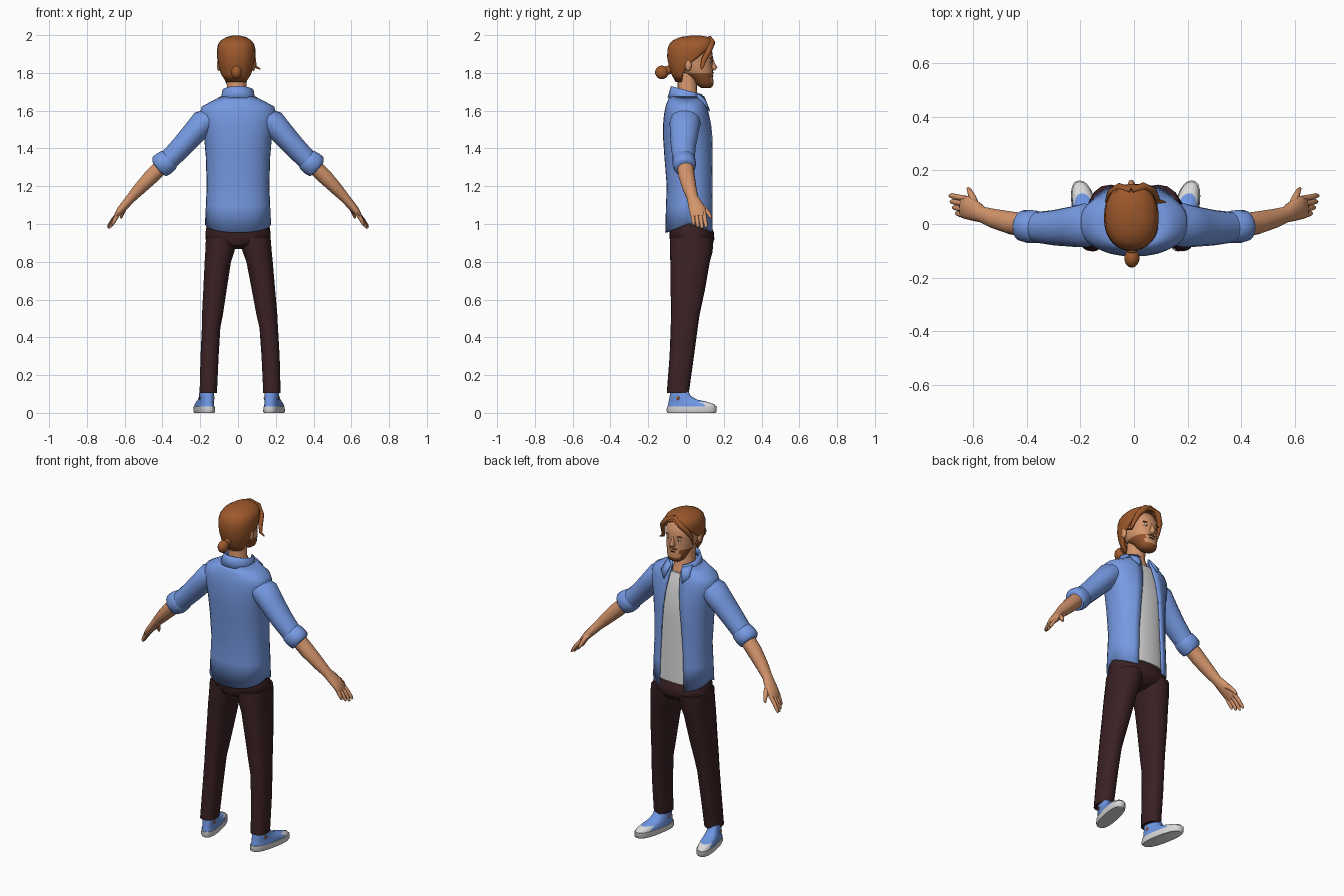
import bpy, bmesh, math
from mathutils import Vector, Matrix

def mat(name, r, g, b):
    m = bpy.data.materials.new(name)
    m.diffuse_color = (r, g, b, 1)
    return m

BLUE = mat("shirt_blue", 0.18, 0.32, 0.76)
WHITE = mat("cotton_white", 0.70, 0.70, 0.70)
PANTS = mat("dark_maroon", 0.042, 0.015, 0.017)
SKIN = mat("skin", 0.66, 0.30, 0.15)
HAIR = mat("auburn_hair", 0.34, 0.10, 0.025)
BEARD = mat("beard_brown", 0.27, 0.085, 0.025)
DARK = mat("dark_brown", 0.05, 0.02, 0.012)
SHOE = mat("shoe_blue", 0.16, 0.31, 0.78)

def finish(bm, name, mats):
    bmesh.ops.recalc_face_normals(bm, faces=bm.faces)
    me = bpy.data.meshes.new(name)
    bm.to_mesh(me)
    bm.free()
    ob = bpy.data.objects.new(name, me)
    bpy.context.collection.objects.link(ob)
    for m in mats:
        me.materials.append(m)
    return ob

def flat(z, hx, yb, yf, p=2.3, a0=0.0, cx=0.0):
    """Horizontal superellipse ring, open by half angle a0 at the +y side."""
    return (Vector((cx, (yb + yf) / 2, z)), Vector((hx, 0, 0)),
            Vector((0, (yf - yb) / 2, 0)), p, a0)

def tube(path):
    """Rings across a path of (x, y, z, y radius, other radius)."""
    pts = [Vector(q[:3]) for q in path]
    out = []
    for i, q in enumerate(path):
        t = pts[min(i + 1, len(pts) - 1)] - pts[max(i - 1, 0)]
        u = t.cross(Vector((0, 1, 0))).normalized()
        v = u.cross(t).normalized()
        out.append((pts[i], u * q[4], v * q[3], 2.0, 0.0))
    return out

def spow(v, e):
    return math.copysign(abs(v) ** e, v)

def loft(name, rings, mats, n=20, caps=(True, True), warp=None, rule=None, thick=0):
    bm = bmesh.new()
    grid = []
    for i, (c, u, v, p, a0) in enumerate(rings):
        row = []
        for k in range(n + 1):
            a = a0 + (2 * math.pi - 2 * a0) * k / n
            co = c + u * spow(math.sin(a), 2 / p) + v * spow(math.cos(a), 2 / p)
            row.append(bm.verts.new(warp(co, i) if warp else co))
        grid.append(row)
    for a, b in zip(grid, grid[1:]):
        for k in range(n):
            bm.faces.new((a[k], a[k + 1], b[k + 1], b[k]))
    if caps[0]:
        bm.faces.new(grid[0][:n])
    if caps[1]:
        bm.faces.new(grid[-1][:n])
    bmesh.ops.remove_doubles(bm, verts=bm.verts, dist=1e-5)
    if rule:
        for f in bm.faces:
            f.material_index = rule(f.calc_center_median())
    ob = finish(bm, name, mats)
    if thick:
        m = ob.modifiers.new("thickness", 'SOLIDIFY')
        m.thickness = thick
        m.offset = -1
    return ob

def ball(name, c, r, m, seg=12):
    bm = bmesh.new()
    bmesh.ops.create_uvsphere(bm, u_segments=seg, v_segments=max(6, seg // 2 + 2), radius=1,
                              matrix=Matrix.Translation(c) @ Matrix.Diagonal((*r, 1)))
    return finish(bm, name, [m])

# open shirt body: z, half width, back, front, half opening
body = [(1.005, .175, -.110, .153, .085), (1.10, .170, -.106, .152, .080),
        (1.20, .166, -.102, .149, .076), (1.35, .170, -.114, .148, .066),
        (1.45, .179, -.121, .145, .056), (1.53, .193, -.121, .135, .047),
        (1.585, .203, -.116, .122, .040), (1.622, .192, -.108, .112, .036),
        (1.645, .150, -.100, .104, .034), (1.675, .092, -.088, .092, .034)]

def hem(co, i):
    if i == 0:
        co.z -= 0.05 * min(1, abs(co.y - .02) / .13)
    return co

loft("open_shirt", [flat(z, h, b, f, 2.3, math.asin((w / h) ** 1.15)) for z, h, b, f, w in body],
     [BLUE], 28, (False, False), hem, thick=.01)
loft("undershirt", [flat(z - .012, h - .014, b + .014, f - .013) for z, h, b, f, w in body[:-1]],
     [WHITE], 24)

# collar band and points
def tilt(co, i):
    co.z -= 0.26 * (co.y + .08)
    return co

loft("collar", [flat(1.665, .098, -.098, .100, 2, .40), flat(1.70, .088, -.088, .098, 2, .42),
                flat(1.730, .083, -.080, .095, 2, .45)],
     [BLUE], 20, (False, False), tilt, thick=.01)
for s, side in ((-1, "left"), (1, "right")):
    bm = bmesh.new()
    quad = [(.036, .098, 1.675), (.082, .055, 1.69), (.095, .105, 1.635), (.062, .128, 1.60)]
    bm.faces.new([bm.verts.new((s * x, y, z)) for x, y, z in quad])
    flap = finish(bm, side + "_collar_point", [BLUE])
    flap.modifiers.new("thickness", 'SOLIDIFY').thickness = .008

# trousers: hips plus two legs
loft("trouser_hips", [flat(.868, .05, -.03, .08), flat(.89, .13, -.078, .135),
                      flat(.92, .172, -.086, .150), flat(.955, .172, -.088, .148),
                      flat(.99, .166, -.09, .133), flat(1.04, .15, -.08, .12)], [PANTS], 24)
leg = [(.93, .004, .172, -.085, .147), (.85, .022, .177, -.085, .140), (.80, .040, .181, -.083, .126),
       (.65, .066, .191, -.081, .100), (.52, .088, .200, -.080, .072), (.45, .103, .202, -.081, .062),
       (.30, .113, .210, -.087, .042), (.105, .122, .215, -.102, .015)]
for s, side in ((-1, "left"), (1, "right")):
    loft(side + "_trouser_leg",
         [flat(z, (o - i) / 2, b, f, 2.4, 0, (o + i) / 2) for z, i, o, b, f in leg], [PANTS], 18,
         warp=lambda co, i, s=s: Vector((s * co.x + .011 * min(1, (1 - co.z) / .6), co.y, co.z)))

    # shoe: sole, upper with white toe cap, ankle patches
    def foot(co, i=0, s=s):
        return Vector((s * (co.x + .160 + (co.y + .1) * .19) + .006, co.y, co.z))
    loft(side + "_shoe_sole", [flat(0, .044, -.098, .155, 2.5), flat(.008, .048, -.103, .162, 2.5),
                               flat(.034, .047, -.101, .163, 2.5)], [WHITE], 24, warp=foot)
    loft(side + "_shoe_upper", [flat(.030, .045, -.098, .160, 2.4), flat(.045, .043, -.095, .152, 2.4),
                                flat(.058, .041, -.092, .115, 2.3), flat(.070, .039, -.090, .060),
                                flat(.090, .037, -.086, .025), flat(.125, .036, -.082, .008)],
         [SHOE, WHITE], 24, warp=foot, rule=lambda c: 1 if c.y > .088 else 0)
    for k in (-1, 1):
        ball(side + "_shoe_patch", foot(Vector((k * .037, -.042, .078))), (.004, .010, .010), HAIR, 10)

    # arm: sleeve, rolled cuff, forearm and palm, fingers
    def arm(co, i=0, s=s):
        return Vector((s * co.x, co.y, co.z))
    loft(side + "_sleeve", tube([(.12, -.004, 1.575, .070, .050), (.185, -.005, 1.535, .082, .070),
                                 (.235, -.010, 1.480, .075, .063), (.30, -.014, 1.408, .066, .058),
                                 (.375, -.012, 1.330, .056, .054)]), [BLUE], 16, warp=arm)
    loft(side + "_rolled_cuff", tube([(.355, -.012, 1.350, .050, .050), (.366, -.011, 1.340, .061, .061),
                                      (.395, -.009, 1.318, .062, .065), (.417, -.006, 1.303, .058, .062),
                                      (.424, -.005, 1.297, .046, .046)]), [BLUE], 16, warp=arm)
    loft(side + "_forearm_hand", tube([(.39, -.006, 1.32, .044, .042), (.46, .004, 1.250, .043, .041),
                                       (.52, .019, 1.188, .037, .034), (.567, .035, 1.137, .030, .026),
                                       (.590, .047, 1.110, .038, .024), (.618, .060, 1.078, .044, .021),
                                       (.640, .064, 1.048, .042, .015), (.645, .065, 1.040, .034, .010)]),
         [SKIN], 14, warp=arm)
    for k in range(4):
        d = (0, .004, -.002, -.014)[k]
        y0, y1 = .095 - .020 * k, .106 - .022 * k
        loft(f"{side}_finger_{k + 1}",
             tube([(.628, y0, 1.062, .011, .012), (.662 - .003 * k, (y0 + y1) / 2, 1.022, .011, .011),
                   (.682 - .005 * k + d / 2, y1, .992 - d, .0095, .009),
                   (.689 - .006 * k + d / 2, y1, .980 - d, .005, .005)]), [SKIN], 8, warp=arm)
    loft(side + "_thumb", tube([(.590, .065, 1.105, .014, .017), (.604, .098, 1.080, .015, .014),
                                (.614, .122, 1.052, .011, .010), (.620, .133, 1.032, .006, .006)]),
         [SKIN], 8, warp=arm)

# neck and head; the jaw is bearded
CX = -.010
loft("neck", [flat(1.61, .075, -.06, .085), flat(1.655, .062, -.052, .078, 2, 0, -.003),
              flat(1.70, .052, -.045, .058, 2, 0, -.006), flat(1.80, .052, -.045, .06, 2, 0, CX)], [SKIN], 16)
skull = [(1.720, .028, .082, .130), (1.732, .045, .062, .143), (1.750, .055, .045, .146),
         (1.775, .064, .022, .143), (1.800, .074, -.020, .143), (1.835, .080, -.060, .140),
         (1.870, .083, -.080, .144), (1.910, .085, -.080, .139), (1.950, .076, -.060, .118),
         (1.975, .050, -.02, .08)]
loft("head", [flat(z, h, b, f, 2.3, 0, CX) for z, h, b, f in skull], [SKIN, BEARD], 24,
     rule=lambda c: 1 if c.z < 1.755 or (c.z < 1.80 and abs(c.x - CX) > .042) else 0)
loft("nose", [flat(1.812, .010, .12, .146, 2, 0, CX), flat(1.818, .016, .12, .158, 2, 0, CX),
              flat(1.829, .014, .12, .166, 2, 0, CX), flat(1.850, .009, .12, .153, 2, 0, CX),
              flat(1.875, .009, .12, .145, 2, 0, CX)], [SKIN], 12)
ball("moustache", (CX, .139, 1.801), (.029, .008, .006), BEARD)
ball("mouth", (CX, .141, 1.784), (.020, .005, .004), DARK)
for s, side in ((-1, "left"), (1, "right")):
    ball(side + "_eye_white", (CX + s * .035, .130, 1.857), (.015, .006, .006), WHITE)
    ball(side + "_iris", (CX + s * .034, .134, 1.857), (.006, .004, .006), DARK)
    ball(side + "_eyebrow", (CX + s * .036, .132, 1.877), (.021, .008, .004), HAIR)
    ball(side + "_ear", (CX + s * .091, .012, 1.840), (.011, .018, .030), SKIN)

# hair cap open around the face, bun, fringe strands
cap = [(1.752, .056, -.055, .050, 1.95), (1.79, .080, -.076, .080, 1.80), (1.84, .095, -.092, .120, 1.62),
       (1.885, .102, -.100, .145, 1.22), (1.925, .102, -.098, .152, .85), (1.950, .097, -.090, .154, .35),
       (1.972, .082, -.070, .149, 0), (1.990, .052, -.030, .120, 0), (1.997, .022, .02, .08, 0)]
loft("hair_cap", [flat(z, h, b, f, 2.2, a, CX) for z, h, b, f, a in cap], [HAIR], 26,
     (False, True), thick=.016)
ball("hair_bun", (-.008, -.128, 1.803), (.029, .036, .036), HAIR, 14)
ball("hair_bun_root", (-.008, -.092, 1.815), (.022, .025, .024), HAIR, 10)
loft("fringe_right", tube([(-.01, .125, 1.985, .012, .012), (.035, .140, 1.960, .016, .018),
                           (.070, .122, 1.920, .016, .016), (.084, .095, 1.870, .014, .011),
                           (.092, .085, 1.832, .009, .008), (.118, .082, 1.820, .003, .003)]), [HAIR], 8)
loft("fringe_left", tube([(-.01, .125, 1.985, .012, .012), (-.055, .138, 1.955, .016, .018),
                          (-.088, .115, 1.915, .015, .014), (-.100, .085, 1.865, .010, .009),
                          (-.096, .070, 1.820, .003, .003)]), [HAIR], 8)

bpy.ops.object.select_all(action='SELECT')
bpy.context.view_layer.objects.active = bpy.data.objects["head"]
bpy.ops.object.shade_smooth_by_angle(angle=math.radians(50))
